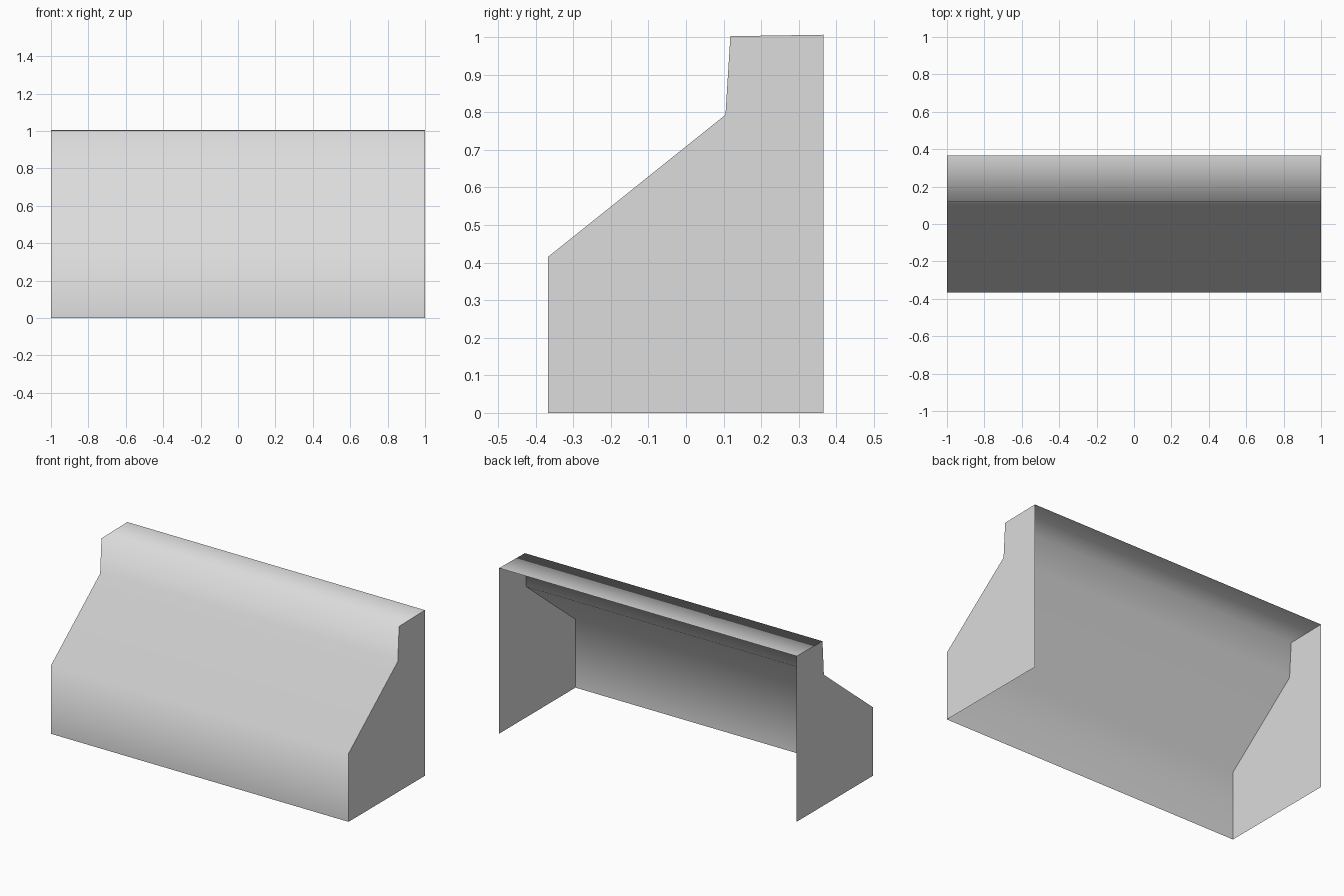
import bpy

old = bpy.data.objects.get("Cube")
if old:
    bpy.data.objects.remove(old)

# One plain light grey for the whole piece
grey = bpy.data.materials.new("light_grey")
grey.use_nodes = True
colour = (0.716, 0.716, 0.716, 1)
grey.diffuse_color = colour
grey.node_tree.nodes["Principled BSDF"].inputs["Base Color"].default_value = colour

# Side profile (y, z): from the front foot up to the back of the top ledge
PROFILE = [(-0.367, 0), (-0.367, 0.415), (0.105, 0.793), (0.118, 1.002), (0.366, 1.006)]
BACK_FOOT = (0.366, 0)


def make_sheet(name, verts, faces, smooth=False):
    mesh = bpy.data.meshes.new(name)
    mesh.from_pydata(verts, [], faces)
    mesh.materials.append(grey)
    mesh.polygons.foreach_set("use_smooth", [smooth] * len(mesh.polygons))
    mesh.update()
    obj = bpy.data.objects.new(name, mesh)
    bpy.context.collection.objects.link(obj)
    return obj


# Front cover: the profile swept along x, open at the back and underneath
n = len(PROFILE)
cover = [(x, y, z) for x in (-1, 1) for y, z in PROFILE]
strips = [(i, i + n, i + n + 1, i + 1) for i in range(n - 1)]
make_sheet("front_cover", cover, strips, smooth=True)

# Flat end panels, facing outwards
outline = PROFILE + [BACK_FOOT]
for name, x in (("left_end_panel", 1), ("right_end_panel", -1)):
    order = list(range(len(outline)))
    if x > 0:
        order.reverse()
    make_sheet(name, [(x, y, z) for y, z in outline], [order])
